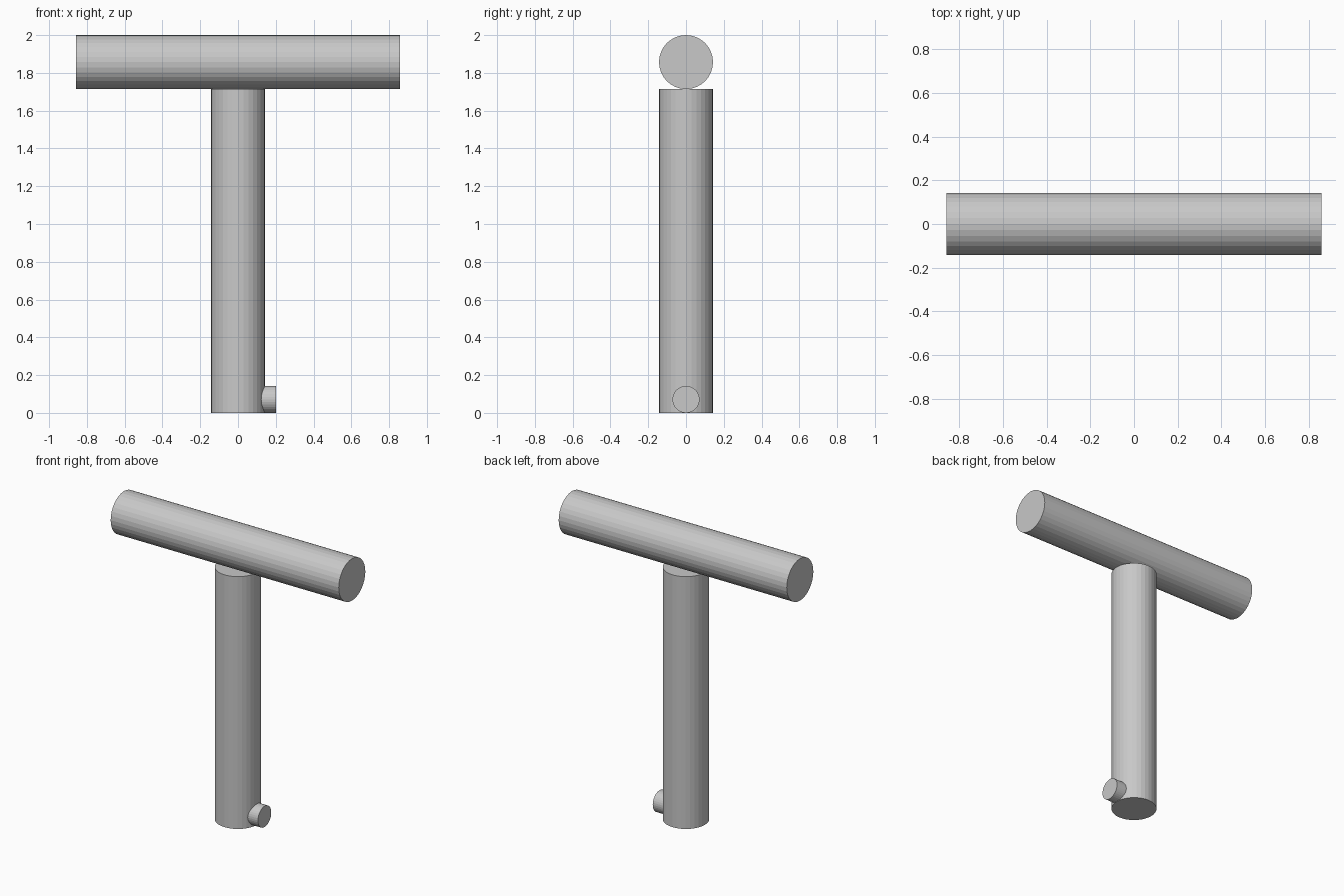
import bpy
from math import pi

if "Cube" in bpy.data.objects:
    bpy.data.objects.remove(bpy.data.objects["Cube"], do_unlink=True)

RADIUS = 1 / 7
LENGTH = 12 * RADIUS

grey = bpy.data.materials.new("plain_grey")
grey.use_nodes = True
colour = (0.58, 0.58, 0.58, 1)
grey.diffuse_color = colour
grey.node_tree.nodes["Principled BSDF"].inputs["Base Color"].default_value = colour


def rod(name, radius, length, centre, along_x=False):
    """Flat-faceted cylinder, upright or lying along x."""
    bpy.ops.mesh.primitive_cylinder_add(
        vertices=32, radius=radius, depth=length, location=centre,
        rotation=(0, pi / 2 if along_x else 0, 0))
    part = bpy.context.object
    part.name = name
    part.data.materials.append(grey)
    return part


# Upright post and the crossbar resting on it
rod("post", RADIUS, LENGTH, (0, 0, LENGTH / 2))
rod("crossbar", RADIUS, LENGTH, (0, 0, LENGTH + RADIUS), along_x=True)

# Small button at the foot of the post, set slightly into its side
button_start, button_end = 0.1, 0.2
rod("side_button", RADIUS / 2, button_end - button_start,
    ((button_start + button_end) / 2, 0, RADIUS / 2), along_x=True)
